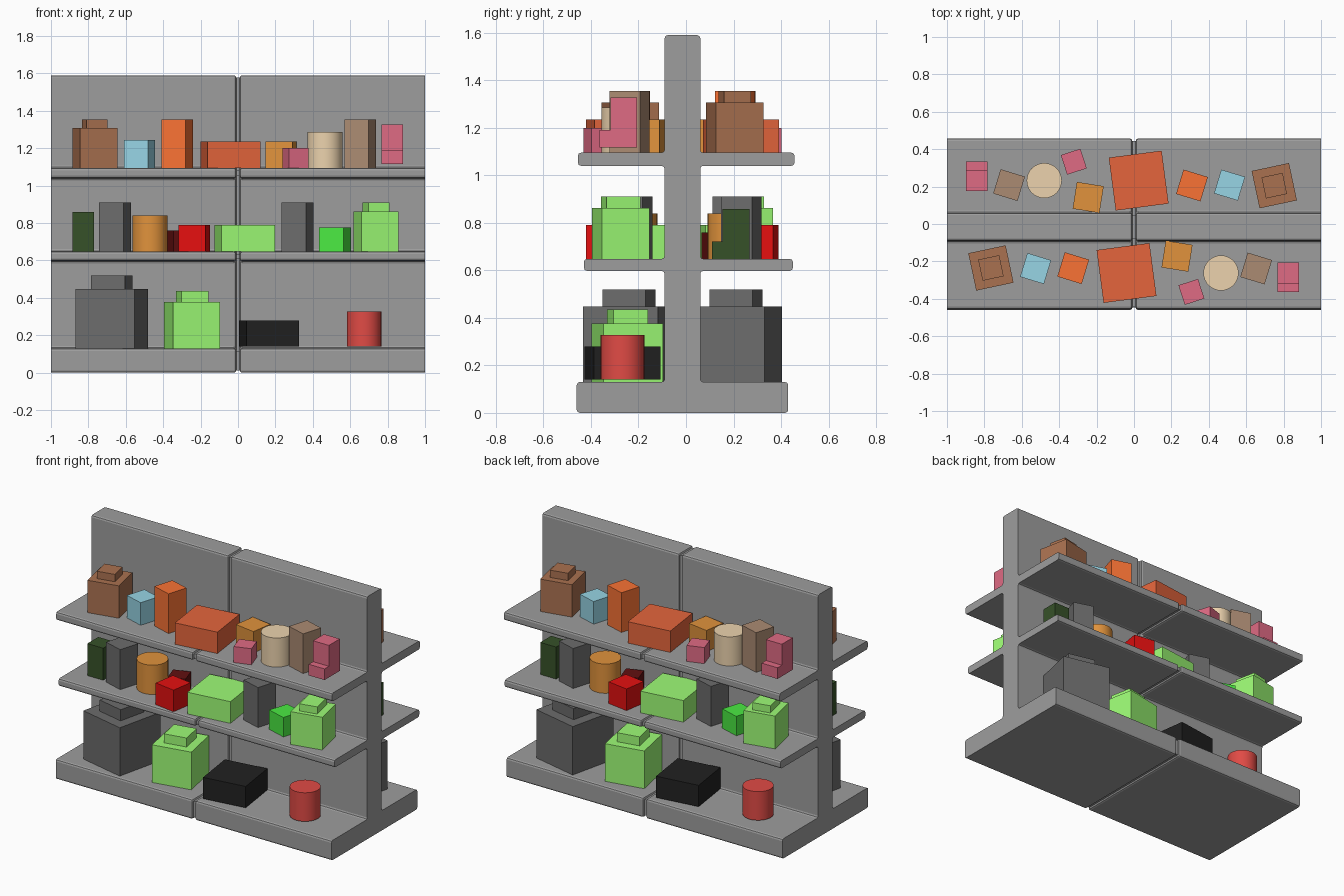
import bpy, bmesh, math
from mathutils import Matrix

if "Cube" in bpy.data.objects:
    bpy.data.objects.remove(bpy.data.objects["Cube"])

# Back goods repeat the front goods turned half way round
BACK = Matrix.Translation((-0.015, -0.03, 0)) @ Matrix.Rotation(math.pi, 4, 'Z')


def mat(name, rgb):
    m = bpy.data.materials.new(name)
    m.diffuse_color = (*rgb, 1)
    m.use_nodes = True
    m.node_tree.nodes["Principled BSDF"].inputs["Base Color"].default_value = m.diffuse_color
    return m


def add_object(name, bm, matrix=None, material=None):
    bmesh.ops.recalc_face_normals(bm, faces=bm.faces)
    me = bpy.data.meshes.new(name)
    bm.to_mesh(me)
    bm.free()
    if material:
        me.materials.append(material)
    ob = bpy.data.objects.new(name, me)
    bpy.context.collection.objects.link(ob)
    if matrix:
        ob.matrix_world = matrix
    return ob


def both_sides(name, bm, x, y, z, angle, material, smooth=False):
    m = Matrix.Translation((x, y, z)) @ Matrix.Rotation(math.radians(angle), 4, 'Z')
    ob = add_object("front_" + name, bm, m, material)
    if smooth:
        bpy.ops.object.select_all(action='DESELECT')
        ob.select_set(True)
        bpy.context.view_layer.objects.active = ob
        bpy.ops.object.shade_smooth_by_angle(angle=math.radians(35))
    back = ob.copy()
    back.name = "back_" + name
    back.matrix_world = BACK @ m
    bpy.context.collection.objects.link(back)


def block(bm, sx, sy, z0, z1, oy=0):
    m = Matrix.Translation((0, oy, (z0 + z1) / 2)) @ Matrix.Diagonal((sx, sy, z1 - z0, 1))
    bmesh.ops.create_cube(bm, size=1, matrix=m)


def box(name, x, y, z0, z1, s, angle, material):
    bm = bmesh.new()
    block(bm, s, s, 0, z1 - z0)
    both_sides(name, bm, x, y, z0, angle, material)


def lidded_box(name, x, y, z0, z1, z2, s, lid, angle, material):
    bm = bmesh.new()
    block(bm, s, s, 0, z1 - z0)
    block(bm, lid[0], lid[1], z1 - z0, z2 - z0)
    both_sides(name, bm, x, y, z0, angle, material)


def stepped_box(name, x, y, z0, angle, material):
    bm = bmesh.new()
    block(bm, 0.115, 0.113, 0, 0.21)
    block(bm, 0.115, 0.045, 0, 0.073, oy=-0.079)
    both_sides(name, bm, x, y, z0, angle, material)


def can(name, x, y, z0, z1, r, material):
    bm = bmesh.new()
    bmesh.ops.create_cone(bm, cap_ends=True, segments=32, radius1=r, radius2=r, depth=z1 - z0,
                          matrix=Matrix.Translation((0, 0, (z1 - z0) / 2)))
    both_sides(name, bm, x, y, z0, 0, material, smooth=True)


# Shelf unit: one stepped cross-section, bevelled, mirrored about a recessed centre seam
P0, P1, SEAM = -0.09, 0.06, 0.009
levels = [(-0.46, 0.43, 0, 0.13), (-0.43, 0.45, 0.598, 0.648), (-0.455, 0.457, 1.04, 1.095)]
left, right = [], []
for ya, yb, za, zb in levels:
    if za > 0:
        left.append((P0, za))
        right.append((P1, za))
    left += [(ya, za), (ya, zb), (P0, zb)]
    right += [(yb, za), (yb, zb), (P1, zb)]
left.append((P0, 1.59))
right.append((P1, 1.59))
outline = left + right[::-1]
bm = bmesh.new()
cap = bm.faces.new([bm.verts.new((SEAM, y, z)) for y, z in outline])
ext = bmesh.ops.extrude_face_region(bm, geom=[cap], use_keep_orig=True)
for v in ext["geom"]:
    if isinstance(v, bmesh.types.BMVert):
        v.co.x = 1
bmesh.ops.recalc_face_normals(bm, faces=bm.faces)
edges = [e for e in bm.edges if not all(v.co.x > 0.99 for v in e.verts)]
bmesh.ops.bevel(bm, geom=edges, offset=0.013, offset_type='OFFSET', segments=2,
                profile=0.5, affect='EDGES', clamp_overlap=True)
inner = [f for f in bm.faces if all(abs(v.co.x - SEAM) < 1e-4 for v in f.verts)]
bmesh.ops.delete(bm, geom=inner, context='FACES')
rim = [e for e in bm.edges if e.is_boundary]
for v in bmesh.ops.extrude_edge_only(bm, edges=rim)["geom"]:
    if isinstance(v, bmesh.types.BMVert):
        v.co.x = 0
unit = add_object("shelf_unit", bm, material=mat("shelf_grey", (0.34, 0.34, 0.34)))
mirror = unit.modifiers.new("mirror", 'MIRROR')
mirror.use_axis[0] = True

# Colours
brown = mat("brown", (0.40, 0.165, 0.08))
blue = mat("pale_blue", (0.31, 0.66, 0.78))
orange = mat("orange", (0.95, 0.17, 0.035))
rust = mat("rust", (0.78, 0.13, 0.045))
amber = mat("amber", (0.75, 0.29, 0.045))
pink = mat("pink", (0.74, 0.145, 0.23))
beige = mat("beige", (0.84, 0.65, 0.42))
tan = mat("tan", (0.41, 0.26, 0.17))
moss = mat("moss", (0.037, 0.083, 0.022))
grey = mat("mid_grey", (0.15, 0.15, 0.15))
maroon = mat("maroon", (0.12, 0.005, 0.005))
red = mat("red", (0.78, 0.005, 0.005))
lime = mat("lime", (0.34, 0.97, 0.18))
green = mat("green", (0.07, 0.82, 0.055))
black = mat("black", (0.015, 0.015, 0.015))
coral = mat("coral", (0.75, 0.07, 0.06))

# Top shelf goods
T = 1.095
lidded_box("brown_carton", -0.765, -0.235, T, 1.307, 1.355, 0.204, (0.115, 0.115), 12, brown)
box("blue_box", -0.526, -0.238, T, 1.243, 0.133, -17, blue)
box("orange_box", -0.325, -0.236, T, 1.355, 0.136, -17, orange)
box("rust_box", -0.04, -0.262, T, 1.235, 0.285, 7.5, rust)
box("amber_box", 0.23, -0.172, T, 1.235, 0.145, -9, amber)
box("small_pink_box", 0.307, -0.363, T, 1.2, 0.11, 18, pink)
can("beige_can", 0.465, -0.262, T, 1.286, 0.094, beige)
box("tan_box", 0.653, -0.238, T, 1.355, 0.136, -17, tan)
stepped_box("pink_pack", 0.825, -0.262, 1.117, 0, pink)

# Middle shelf goods
M = 0.648
stepped_box("moss_pack", -0.828, -0.24, M, 180, moss)
box("grey_box_a", -0.657, -0.262, M, 0.91, 0.136, -17, grey)
can("amber_can", -0.47, -0.215, M, 0.84, 0.094, amber)
box("maroon_box", -0.31, -0.165, M, 0.76, 0.11, 18, maroon)
box("red_box", -0.235, -0.336, M, 0.79, 0.147, -9, red)
box("lime_box", 0.035, -0.235, M, 0.79, 0.288, 7.5, lime)
box("grey_box_b", 0.318, -0.228, M, 0.91, 0.138, -17, grey)
box("green_box", 0.518, -0.25, M, 0.775, 0.136, -17, green)
lidded_box("lime_carton", 0.738, -0.275, M, 0.863, 0.91, 0.204, (0.115, 0.145), 12, lime)

# Bottom shelf goods
B = 0.128
lidded_box("large_grey_carton", -0.675, -0.24, B, 0.447, 0.52, 0.324, (0.187, 0.187), -13, grey)
lidded_box("large_lime_carton", -0.245, -0.247, B, 0.377, 0.436, 0.256, (0.147, 0.147), 11, lime)
box("black_box", 0.167, -0.267, 0.14, 0.28, 0.284, 8, black)
can("coral_can", 0.674, -0.267, 0.14, 0.328, 0.092, coral)
